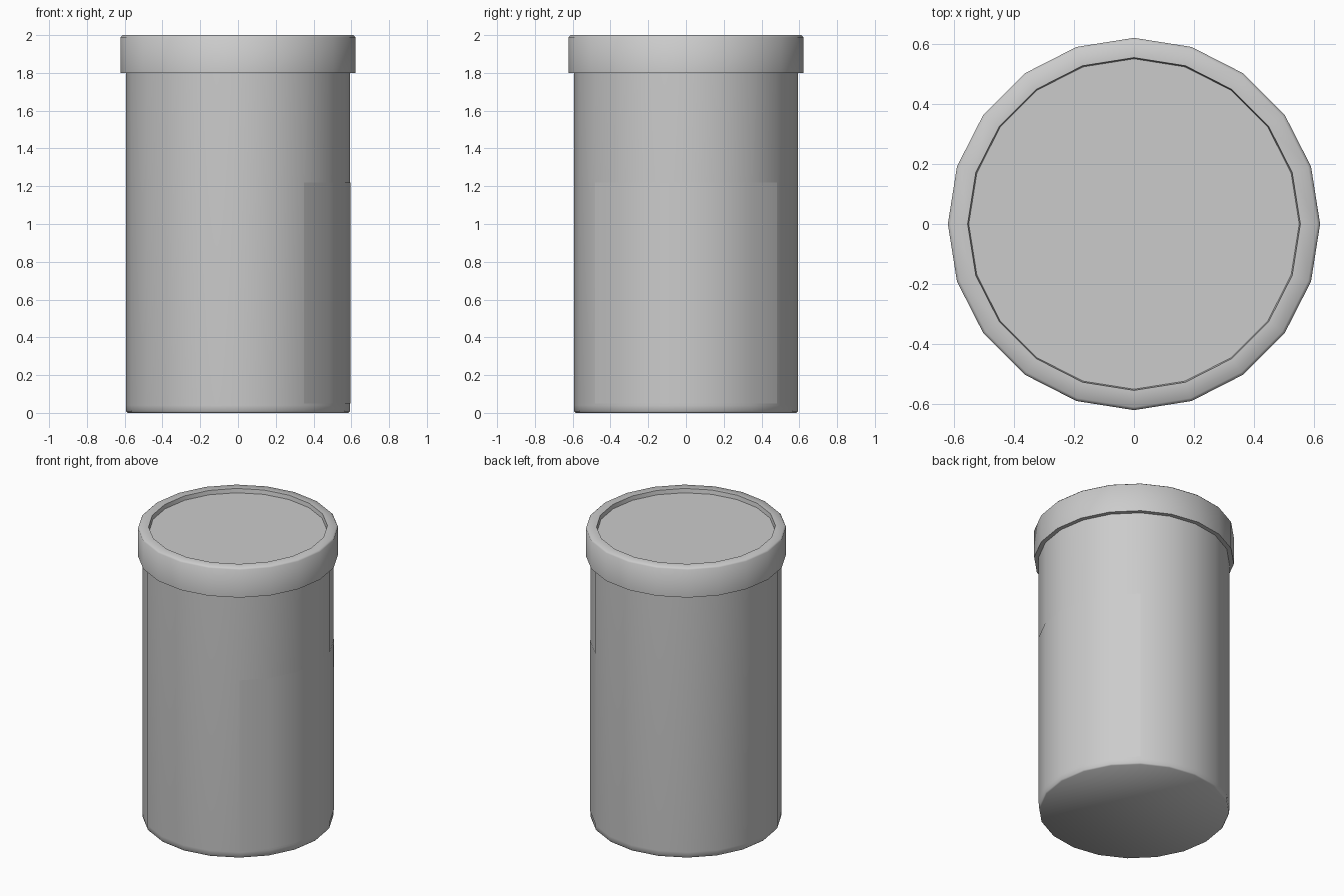
import bpy, math

if "Cube" in bpy.data.objects:
    bpy.data.objects.remove(bpy.data.objects["Cube"])

SIDES = 20


def ring_point(r, z, i):
    a = 2 * math.pi * i / SIDES
    return (r * math.cos(a), r * math.sin(a), z)


def finish(name, verts, faces, angle):
    mesh = bpy.data.meshes.new(name)
    mesh.from_pydata(verts, [], faces)
    obj = bpy.data.objects.new(name, mesh)
    bpy.context.collection.objects.link(obj)
    bpy.ops.object.select_all(action='DESELECT')
    obj.select_set(True)
    bpy.context.view_layer.objects.active = obj
    bpy.ops.object.shade_smooth_by_angle(angle=math.radians(angle))
    return obj


def lathe(name, profile, angle):
    """Spin a (radius, z) profile, bottom to top, and cap both ends."""
    n = SIDES
    verts = [ring_point(r, z, i) for r, z in profile for i in range(n)]
    faces = [(k * n + i, k * n + (i + 1) % n,
              (k + 1) * n + (i + 1) % n, (k + 1) * n + i)
             for k in range(len(profile) - 1) for i in range(n)]
    faces.append(tuple(reversed(range(n))))
    last = (len(profile) - 1) * n
    faces.append(tuple(range(last, last + n)))
    return finish(name, verts, faces, angle)


# Jar body with a softened bottom edge
lathe("jar_body", [(0.585, 0), (0.592, 0.008), (0.594, 0.04), (0.594, 1.81)], 60)

# Lid with an overhanging band, bevelled rim and shallow recessed top
lathe("lid", [(0.59, 1.80), (0.622, 1.80), (0.622, 1.99), (0.612, 2.0),
              (0.556, 2.0), (0.552, 1.972)], 50)

# Thin label wrapped around the right side
steps = range(-3, 4)
label_verts = [ring_point(0.596, z, i) for z in (0.05, 1.22) for i in steps]
label_faces = [(i, i + 1, i + 8, i + 7) for i in range(6)]
finish("label", label_verts, label_faces, 40)
